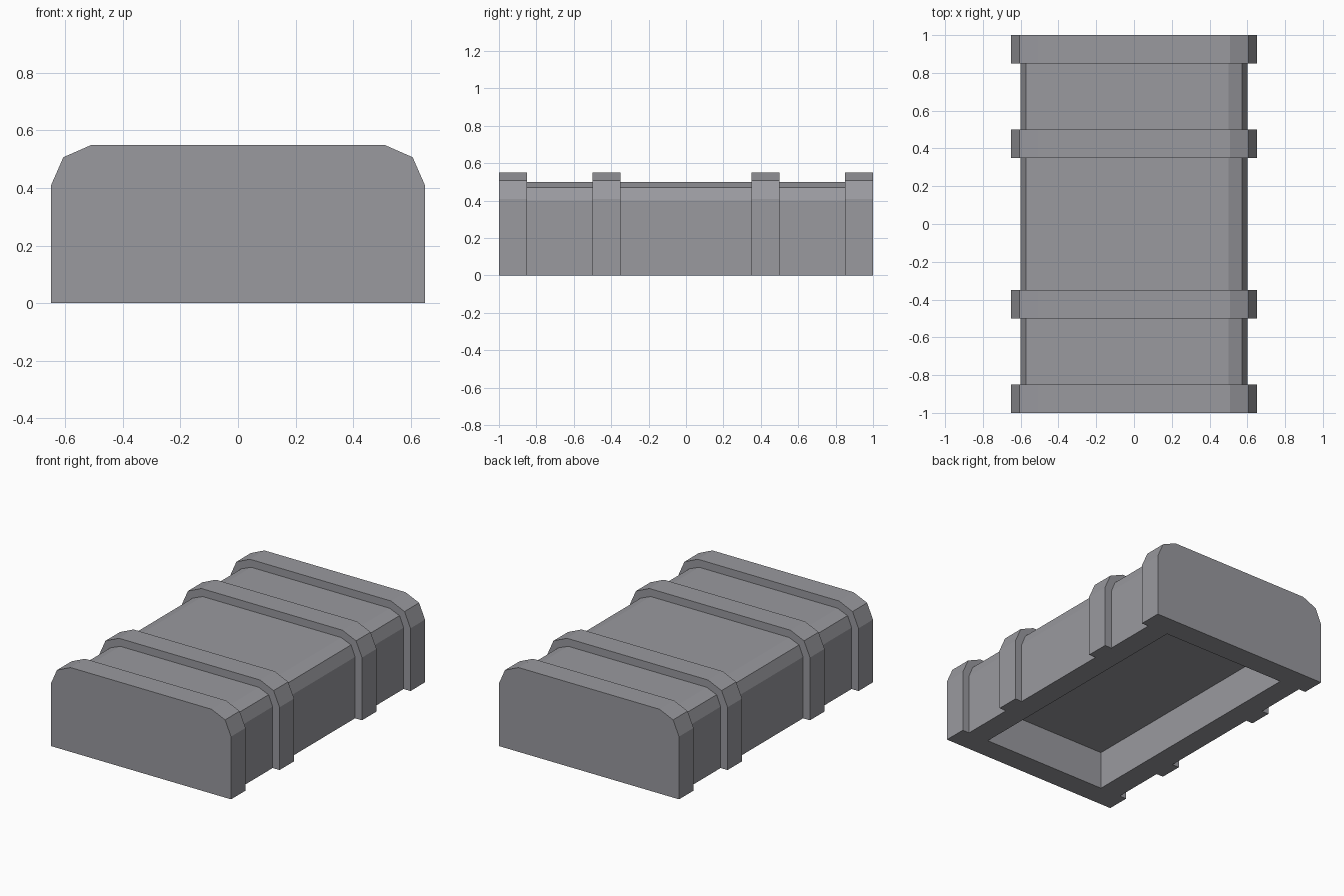
import bpy
import bmesh

if "Cube" in bpy.data.objects:
    bpy.data.objects.remove(bpy.data.objects["Cube"])

grey = bpy.data.materials.new("cool grey")
grey.diffuse_color = (0.32, 0.32, 0.345, 1)
grey.use_nodes = True
grey.node_tree.nodes["Principled BSDF"].inputs["Base Color"].default_value = grey.diffuse_color

# Half cross-sections (x, z), each mirrored to an open arch
BODY = [(0.60, 0), (0.60, 0.40), (0.571, 0.471), (0.50, 0.50)]
RIB = [(0.65, 0), (0.65, 0.409), (0.607, 0.507), (0.509, 0.55)]


def arch(bm, half, y):
    pts = half + [(-x, z) for x, z in reversed(half)]
    return [bm.verts.new((x, y, z)) for x, z in pts]


bm = bmesh.new()

# Ribbed shell: alternate rib and body sections along y
stations = [-1, -0.85, -0.5, -0.35, 0.35, 0.5, 0.85, 1]
rings = []
for i in range(len(stations) - 1):
    half = RIB if i % 2 == 0 else BODY
    rings.append(arch(bm, half, stations[i]))
    rings.append(arch(bm, half, stations[i + 1]))
for a, b in zip(rings, rings[1:]):
    for k in range(len(a) - 1):
        bm.faces.new((a[k], a[k + 1], b[k + 1], b[k]))

# Flat ends
bm.faces.new(rings[0])
bm.faces.new(rings[-1])

# Rectangular recess underneath
corners = [(-0.45, -0.85), (0.45, -0.85), (0.45, 0.85), (-0.45, 0.85)]
low = [bm.verts.new((x, y, 0)) for x, y in corners]
high = [bm.verts.new((x, y, 0.25)) for x, y in corners]
for k in range(4):
    n = (k + 1) % 4
    bm.faces.new((low[k], low[n], high[n], high[k]))
bm.faces.new(high)

# Underside rim between the outline and the recess
bm.edges.ensure_lookup_table()
rim = [e for e in bm.edges if e.is_boundary]
bmesh.ops.triangle_fill(bm, edges=rim, use_beauty=True, normal=(0, 0, -1))
bmesh.ops.recalc_face_normals(bm, faces=bm.faces[:])

mesh = bpy.data.meshes.new("ribbed_case")
bm.to_mesh(mesh)
bm.free()
mesh.materials.append(grey)
case = bpy.data.objects.new("ribbed_case", mesh)
bpy.context.collection.objects.link(case)
